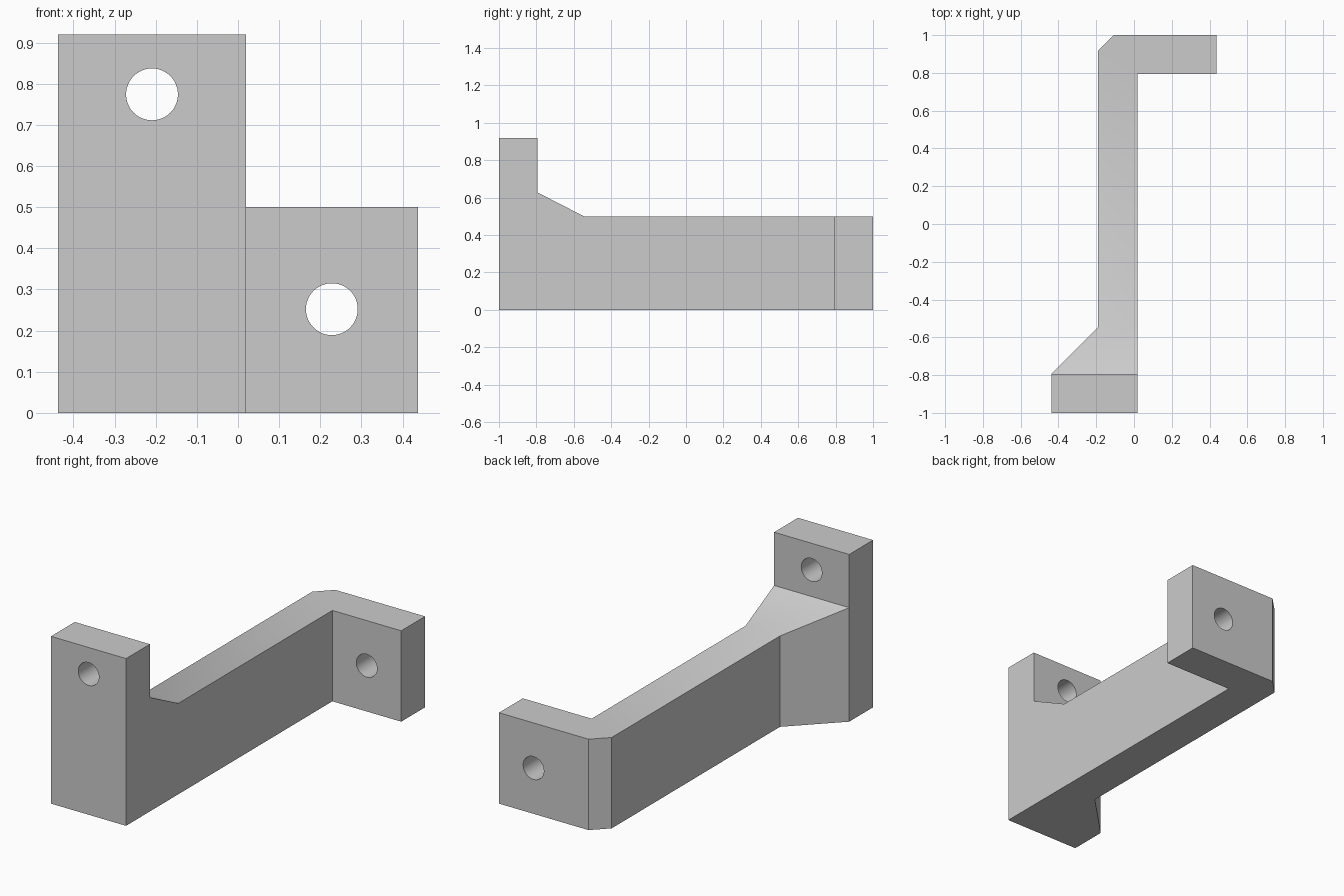
import bpy, bmesh, math
from mathutils import Matrix, Vector

cube = bpy.data.objects.get("Cube")
if cube:
    bpy.data.objects.remove(cube, do_unlink=True)

grey = bpy.data.materials.new("plain grey")
grey.use_nodes = True
grey.diffuse_color = (0.6, 0.6, 0.6, 1)
grey.node_tree.nodes["Principled BSDF"].inputs["Base Color"].default_value = (0.6, 0.6, 0.6, 1)


def make_object(name, bm):
    bmesh.ops.recalc_face_normals(bm, faces=bm.faces)
    mesh = bpy.data.meshes.new(name)
    bm.to_mesh(mesh)
    bm.free()
    mesh.materials.append(grey)
    ob = bpy.data.objects.new(name, mesh)
    bpy.context.collection.objects.link(ob)
    return ob


def prism(name, points, direction):
    bm = bmesh.new()
    face = bm.faces.new([bm.verts.new(p) for p in points])
    moved = bmesh.ops.extrude_face_region(bm, geom=[face])["geom"]
    verts = [g for g in moved if isinstance(g, bmesh.types.BMVert)]
    bmesh.ops.translate(bm, verts=verts, vec=Vector(direction))
    return make_object(name, bm)


def drill(name, x, y, z):
    bm = bmesh.new()
    place = Matrix.Translation((x, y, z)) @ Matrix.Rotation(math.pi / 2, 4, "X")
    bmesh.ops.create_cone(bm, cap_ends=True, segments=48, radius1=0.063,
                          radius2=0.063, depth=0.4, matrix=place)
    return make_object(name, bm)


def combine(target, cutter, operation):
    mod = target.modifiers.new("cut", "BOOLEAN")
    mod.operation = operation
    mod.solver = "EXACT"
    mod.object = cutter
    cutter.hide_render = True
    bpy.context.view_layer.objects.active = target
    bpy.ops.object.modifier_apply(modifier=mod.name)
    bpy.data.objects.remove(cutter, do_unlink=True)


# Plan outline: front plate, flared arm, chamfered rear plate
plan = [(-0.438, -1), (0.019, -1), (0.019, 0.793), (0.438, 0.793), (0.438, 1),
        (-0.107, 1), (-0.19, 0.917), (-0.19, -0.545), (-0.438, -0.793)]
bracket = prism("bracket", [(x, y, 0) for x, y in plan], (0, 0, 0.92))

# Side outline: tall front plate, ramp, low arm
side = [(-1.2, -0.2), (1.2, -0.2), (1.2, 0.5), (-0.545, 0.5),
        (-0.793, 0.627), (-0.793, 1.2), (-1.2, 1.2)]
envelope = prism("side_envelope", [(-0.7, y, z) for y, z in side], (1.4, 0, 0))
combine(bracket, envelope, "INTERSECT")

# Screw holes through both plates
combine(bracket, drill("front_hole", -0.209, -0.9, 0.774), "DIFFERENCE")
combine(bracket, drill("rear_hole", 0.228, 0.9, 0.252), "DIFFERENCE")

bpy.ops.object.select_all(action="DESELECT")
bracket.select_set(True)
bpy.context.view_layer.objects.active = bracket
bpy.ops.object.shade_smooth_by_angle(angle=math.radians(30))
